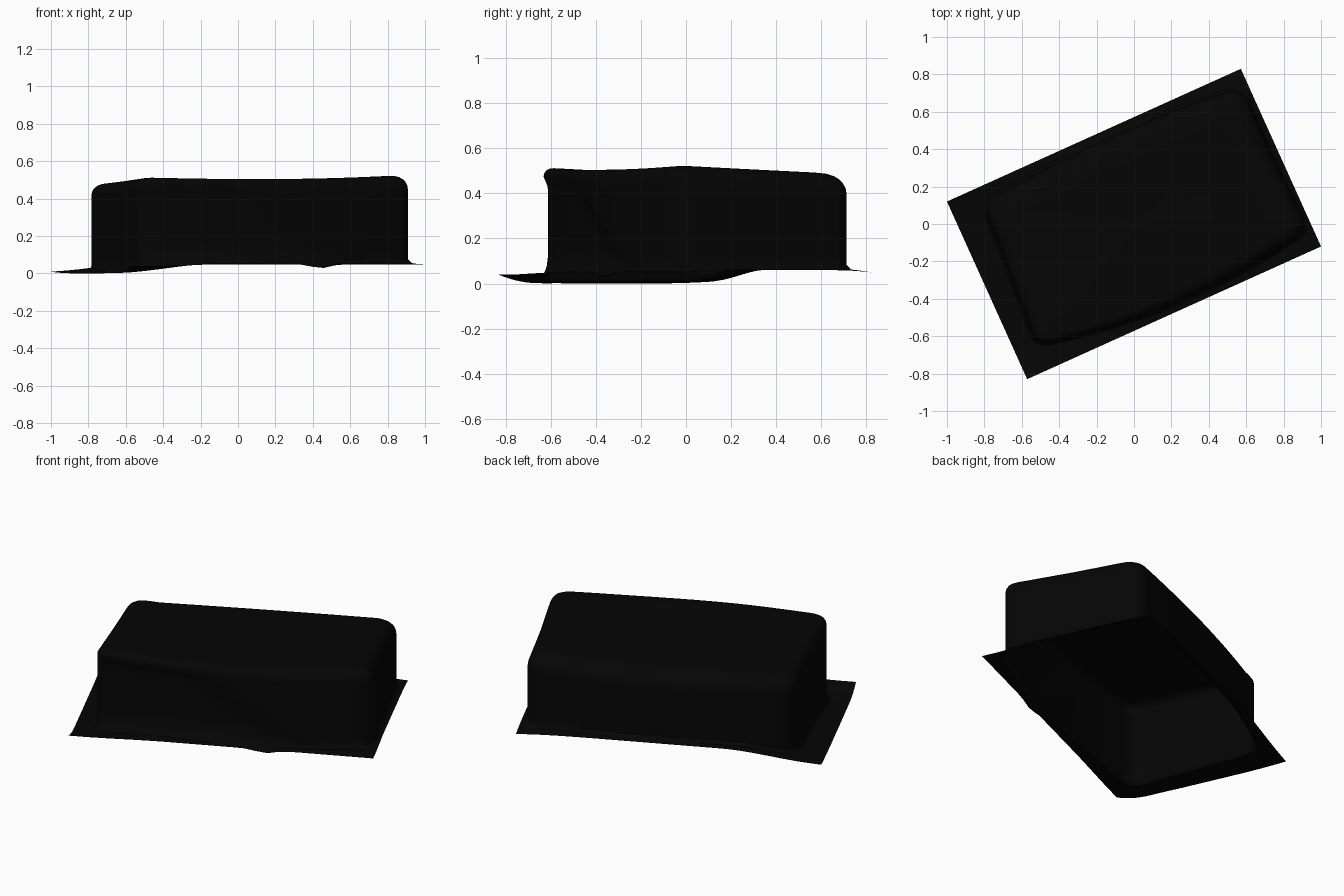
import bpy, bmesh, math
from mathutils import Vector, Matrix

cube = bpy.data.objects.get("Cube")
if cube:
    bpy.data.objects.remove(cube)

# Sheet half sizes, body half sizes, body offset and turn of the whole piece
SHEET_A, SHEET_B = 0.862, 0.521
BODY_A, BODY_B, BODY_X = 0.77, 0.43, 0.056
CORNER = 0.075
TURN = math.radians(24.3)
STEPS = 40


def smooth(lo, hi, x):
    k = min(max((x - lo) / (hi - lo), 0), 1)
    return k * k * (3 - 2 * k)


def square_loop():
    """Points around the unit square, packed more closely at the corners."""
    points = []
    for side in range(4):
        for i in range(STEPS):
            p = Vector((math.sin(math.pi / 2 * (2 * i / STEPS - 1)), -1))
            p.rotate(Matrix.Rotation(side * math.pi / 2, 2))
            points.append(p)
    return points


def sheet_height(x, y):
    """Loose hem that sags in the middle of the right end."""
    s, t = x / SHEET_A, y / SHEET_B
    keep = 0.85 * max(-t, 0) ** 4 + 0.35 * max(t, 0) ** 5
    sag = smooth(-0.3, -0.8, x) * (1 - min(keep, 1))
    lift = 0.012 * smooth(-0.45, -0.2, y) * (1 - (s * t) ** 6)
    ripple = 0.02 * math.exp(-((x - 0.25) / 0.07) ** 2) * smooth(-0.4, -0.5, y)
    return 0.052 + lift - 0.06 * sag - ripple


def top_height(s, t):
    return 0.491 - 0.02 * t + 0.016 * s * s + 0.007 * s


def body_point(p, inset, recess=0):
    """Rounded rectangle outline with bowed long sides, narrower in front."""
    a, b, r = BODY_A - inset, BODY_B - inset, CORNER
    x, y = p.x * a, p.y * b
    core = Vector((min(max(x, r - a), a - r), min(max(y, r - b), b - r)))
    q = core + (Vector((x, y)) - core).normalized() * r
    s, t = q.x / BODY_A, q.y / BODY_B
    front = max(-t, 0)
    bow = 0.045 * (1 - s * s)
    y = q.y + t * bow + front * (0.038 * s * s - 0.017 * s) + recess * front ** 4
    x = q.x + BODY_X + 0.025 * t * max(-s, 0) + 0.012 * front * max(s, 0)
    return x, y, s, t


loop = square_loop()
bm = bmesh.new()
rings = []


def add_ring(place):
    rings.append([bm.verts.new(place(p)) for p in loop])


def hem(p, f):
    x, y, s, t = body_point(p, -0.016)
    x, y = (Vector((x, y)) * f + Vector((p.x * SHEET_A, p.y * SHEET_B)) * (1 - f))
    return x, y, sheet_height(x, y) + 0.005 * f


def edge_radius(p):
    """Crisp along the front right edge, softer elsewhere."""
    crisp = smooth(-0.8, -1, p.y) * (0.05 - 0.03 * smooth(-0.5, 0.6, p.x))
    end = 0.03 * smooth(-0.8, -1, p.x) * smooth(-1, -0.8, p.y)
    return 0.09 - crisp - end


def wall(p, h):
    # A diagonal fold sets back part of the front wall under the lip
    fold = 0.4 - 0.7 * h
    recess = 0.022 * smooth(fold + 0.06, fold - 0.06, p.x)
    recess *= smooth(0, 0.15, h) * smooth(1, 0.88, h)
    x, y, s, t = body_point(p, 0, recess)
    low = sheet_height(x, y) + 0.025
    return x, y, low + h * (top_height(s, t) - edge_radius(p) - low)


def shoulder(p, angle):
    r = edge_radius(p)
    x, y, s, t = body_point(p, r * (1 - math.cos(angle)))
    return x, y, top_height(s, t) - r * (1 - math.sin(angle))


def lid(p, f):
    x, y, s, t = body_point(p, edge_radius(p))
    return (x - BODY_X) * f + BODY_X, y * f, top_height(s * f, t * f)


# Hem, walls, rounded shoulder and lid, from the outside in
for f in (0, 0.35, 0.7, 1):
    add_ring(lambda p: hem(p, f))
for i in range(11):
    add_ring(lambda p: wall(p, i / 10))
for i in range(1, 7):
    add_ring(lambda p: shoulder(p, i * math.pi / 12))
for f in (0.85, 0.65, 0.45, 0.25, 0.1):
    add_ring(lambda p: lid(p, f))

count = len(loop)
for lower, upper in zip(rings, rings[1:]):
    for i in range(count):
        j = (i + 1) % count
        bm.faces.new((lower[i], lower[j], upper[j], upper[i]))
bm.faces.new(rings[-1])

# Stand on the ground and turn
lowest = min(v.co.z for v in bm.verts)
bmesh.ops.translate(bm, verts=bm.verts, vec=(0, 0, -lowest))
bmesh.ops.rotate(bm, verts=bm.verts, matrix=Matrix.Rotation(TURN, 3, 'Z'))

mesh = bpy.data.meshes.new("draped_cover")
bm.to_mesh(mesh)
bm.free()
cover = bpy.data.objects.new("draped_cover", mesh)
bpy.context.collection.objects.link(cover)

black = bpy.data.materials.new("matte black")
black.use_nodes = True
colour = (0.0015, 0.0015, 0.0015, 1)
black.diffuse_color = colour
black.node_tree.nodes["Principled BSDF"].inputs["Base Color"].default_value = colour
mesh.materials.append(black)

bpy.context.view_layer.objects.active = cover
cover.select_set(True)
bpy.ops.object.shade_smooth_by_angle(angle=math.radians(40))
